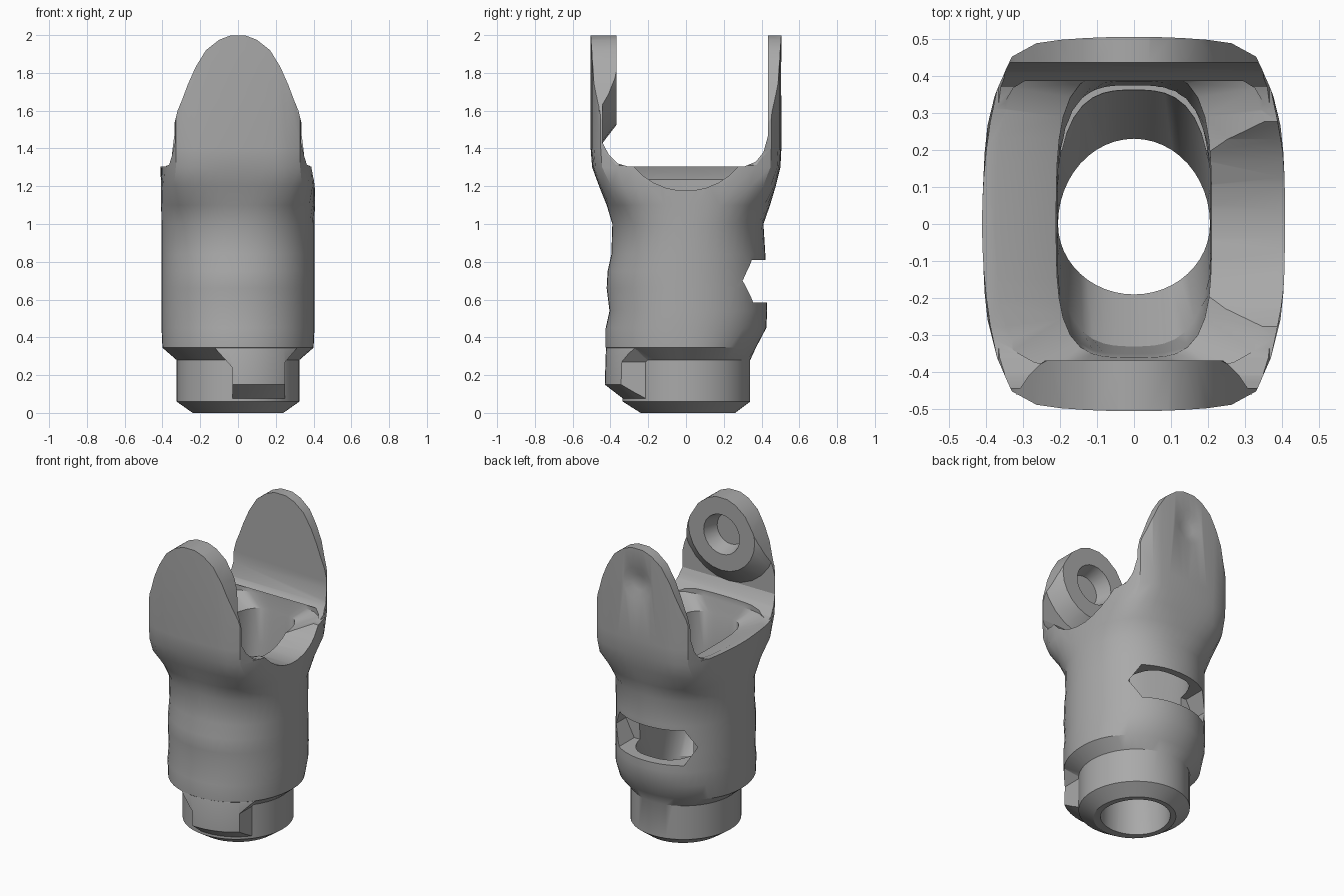
import bpy, bmesh, math

cube = bpy.data.objects.get("Cube")
if cube:
    bpy.data.objects.remove(cube, do_unlink=True)

grey = bpy.data.materials.new("plain_grey")
grey.use_nodes = True
grey.diffuse_color = (0.4, 0.4, 0.4, 1)
grey.node_tree.nodes["Principled BSDF"].inputs["Base Color"].default_value = (0.4, 0.4, 0.4, 1)


def finish(name, bm):
    bmesh.ops.recalc_face_normals(bm, faces=bm.faces)
    mesh = bpy.data.meshes.new(name)
    bm.to_mesh(mesh)
    bm.free()
    mesh.materials.append(grey)
    ob = bpy.data.objects.new(name, mesh)
    bpy.context.collection.objects.link(ob)
    return ob


def loft(name, rings, sides=48):
    """Sections (z, half width, front depth, back depth, squareness); squarer ones get bowed sides."""
    bm = bmesh.new()
    loops = []
    for z, a, front, back, n in rings:
        bow = .02 * (n - 2)
        loop = []
        for i in range(sides):
            t = 2 * math.pi * i / sides
            c, s = math.cos(t), math.sin(t)
            r = (abs(c) ** n + abs(s) ** n) ** (-1 / n)
            u, v = r * c, r * s
            x = a * u * (1 - bow * v * v)
            y = (back if s > 0 else front) * v * (1 - .3 * bow * u * u)
            loop.append(bm.verts.new((x, y, z)))
        loops.append(loop)
    for low, high in zip(loops, loops[1:]):
        for i in range(sides):
            j = (i + 1) % sides
            bm.faces.new((low[i], low[j], high[j], high[i]))
    bm.faces.new(loops[0])
    bm.faces.new(loops[-1])
    return finish(name, bm)


def prism(name, points, axis, start, end):
    """Profile in (x, z) pushed along y, or in (y, z) pushed along x."""
    bm = bmesh.new()

    def place(p, d):
        return (p[0], d, p[1]) if axis == "y" else (d, p[0], p[1])
    face = bm.faces.new([bm.verts.new(place(p, start)) for p in points])
    ext = bmesh.ops.extrude_face_region(bm, geom=[face])
    shift = (0, end - start, 0) if axis == "y" else (end - start, 0, 0)
    bmesh.ops.translate(bm, vec=shift, verts=[g for g in ext["geom"] if isinstance(g, bmesh.types.BMVert)])
    return finish(name, bm)


def disc(name, r_start, r_end, z, y_start, y_end, sides=24):
    """Round plug along y."""
    bm = bmesh.new()
    ends = []
    for r, y in ((r_start, y_start), (r_end, y_end)):
        ends.append([bm.verts.new((r * math.cos(2 * math.pi * i / sides), y,
                                   z + r * math.sin(2 * math.pi * i / sides))) for i in range(sides)])
    for i in range(sides):
        j = (i + 1) % sides
        bm.faces.new((ends[0][i], ends[0][j], ends[1][j], ends[1][i]))
    bm.faces.new(ends[0])
    bm.faces.new(ends[1])
    return finish(name, bm)


def combine(target, tool, operation):
    mod = target.modifiers.new("combine", "BOOLEAN")
    mod.operation, mod.object, mod.solver = operation, tool, "EXACT"
    bpy.context.view_layer.objects.active = target
    bpy.ops.object.modifier_apply(modifier=mod.name)
    bpy.data.objects.remove(tool, do_unlink=True)


# Outer shell: round neck, barrel, flare to a squarer fork
body = loft("fork_body", [
    (0, .24, .24, .26, 2), (.06, .325, .335, .34, 2), (.28, .325, .335, .34, 2),
    (.345, .40, .425, .37, 2.1), (.45, .405, .425, .425, 2.1), (.54, .405, .405, .43, 2.1),
    (.66, .405, .42, .425, 2.1), (.75, .405, .415, .42, 2.1), (.84, .405, .395, .42, 2.1),
    (1.0, .405, .39, .41, 2.2), (1.1, .407, .42, .445, 2.8), (1.2, .408, .46, .475, 5),
    (1.3, .41, .497, .50, 10), (1.4, .41, .505, .505, 10), (2.05, .41, .505, .505, 10)])

# Gap between the two ears, with rounded roots
gap = prism("gap_cutter", [
    (-.442, 2.2), (-.442, 1.43), (-.41, 1.37), (-.36, 1.32), (-.31, 1.305),
    (.31, 1.305), (.37, 1.33), (.41, 1.38), (.435, 1.47), (.435, 2.2)], "x", -1, 1)
combine(body, gap, "DIFFERENCE")

# Thick round boss inside the front ear
combine(body, disc("boss", .36, .24, 1.765, -.46, -.368), "UNION")

# Arched outline shared by both ears
half = [(.5, -.1), (.5, 1.27), (.405, 1.305), (.365, 1.312), (.35, 1.36), (.335, 1.54), (.32, 1.6),
        (.295, 1.66), (.265, 1.74), (.225, 1.83), (.17, 1.92), (.10, 1.975), (.04, 1.998)]
outline = prism("outline_cutter", half + [(-x, z) for x, z in reversed(half)], "y", -1, 1)
combine(body, outline, "INTERSECT")

# Front key that carries the barrel down over the neck
key = loft("front_key", [(0, .235, .235, .25, 2), (.15, .40, .43, .3, 2.1), (.34, .398, .424, .3, 2.1),
                         (.42, .38, .40, .3, 2.1)])
key_mask = prism("key_mask", [(-.03, -.1), (-.03, .24), (-.12, .34), (-.12, .45), (.31, .45),
                              (.31, .34), (.25, .27), (.25, -.1)], "y", -1, -.1)
combine(key, key_mask, "INTERSECT")
combine(body, key, "UNION")

# Bore, long cavity and shallow sloping bowl between the ears
cavity = loft("cavity_cutter", [
    (-.1, .205, .19, .23, 2), (.36, .205, .19, .23, 2), (.56, .207, .33, .36, 3),
    (1.0, .207, .35, .385, 4), (1.235, .21, .36, .41, 4), (1.312, .39, .39, .42, 6),
    (1.35, .39, .39, .42, 6)])
combine(body, cavity, "DIFFERENCE")

# Scallop in one side lip
arc = [math.pi * (i + .5) / 16 for i in range(32)]
scallop = prism("scallop_cutter", [(.36 * math.cos(t), 1.535 + .36 * math.sin(t)) for t in arc], "x", .1, 1)
combine(body, scallop, "DIFFERENCE")

# Window with angled ends through the rear wall
window = prism("window_cutter", [
    (-.295, .70), (-.235, .585), (.235, .585), (.295, .70), (.235, .81), (-.235, .81)], "y", .2, 1)
combine(body, window, "DIFFERENCE")

# Blind pin hole inside the front boss and a shallow dimple outside the rear ear
combine(body, disc("pin_hole_cutter", .10, .135, 1.76, -.465, -.35), "DIFFERENCE")
combine(body, disc("dimple_cutter", .05, .13, 1.77, .48, .515), "DIFFERENCE")

bpy.ops.object.select_all(action="DESELECT")
body.select_set(True)
bpy.context.view_layer.objects.active = body
bpy.ops.object.shade_smooth_by_angle(angle=math.radians(28))
